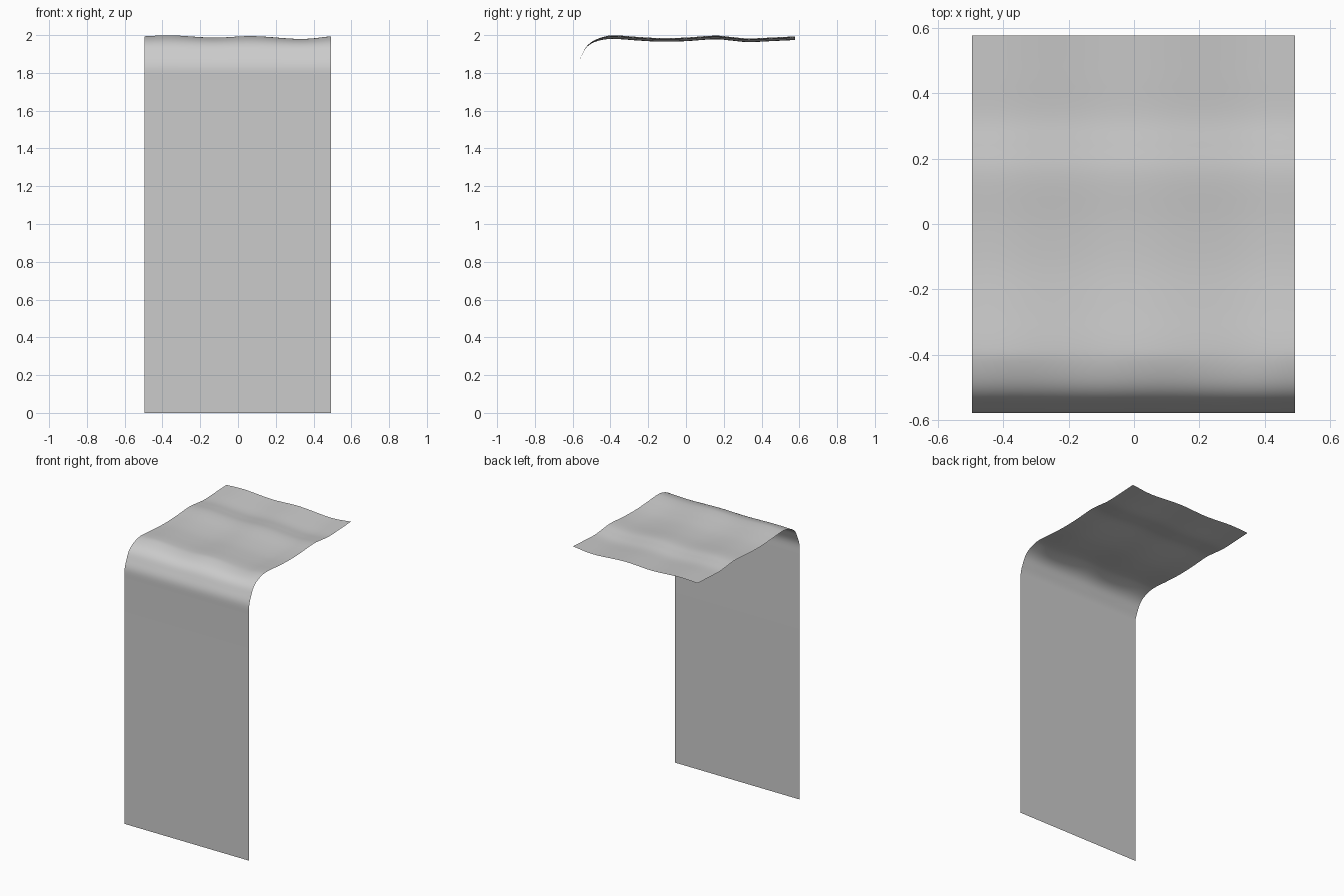
import bpy, bmesh, math
from mathutils import Vector

if "Cube" in bpy.data.objects:
    bpy.data.objects.remove(bpy.data.objects["Cube"])

# Side profile (y, z): vertical drop, rounded lip, rippled top
PROFILE = [(-0.576, 1.75), (-0.575, 1.83), (-0.553, 1.89), (-0.527, 1.937),
           (-0.485, 1.968), (-0.42, 1.987), (-0.36, 1.989), (-0.25, 1.981),
           (-0.13, 1.975), (0.0, 1.978), (0.15, 1.988), (0.24, 1.981),
           (0.33, 1.973), (0.45, 1.978), (0.576, 1.984)]
# Gentle ripple across the width (x, dz)
RIPPLE = [(-0.495, 0.004), (-0.35, 0.009), (-0.13, -0.003), (0.08, 0.005),
          (0.33, -0.01), (0.492, 0.004)]


def smooth_path(points, steps):
    """Catmull-Rom curve through the points."""
    p = [Vector(q) for q in points]
    p = [p[0] * 2 - p[1]] + p + [p[-1] * 2 - p[-2]]
    out = []
    for a, b, c, d in zip(p, p[1:], p[2:], p[3:]):
        for i in range(steps):
            t = i / steps
            out.append(0.5 * (2 * b + (c - a) * t + (2 * a - 5 * b + 4 * c - d) * t * t
                              + (3 * b - a - 3 * c + d) * t ** 3))
    return out + [p[-2]]


side = [Vector((-0.576, 0.0))] + smooth_path(PROFILE, 4)
across = smooth_path(RIPPLE, 6)

# Water sheet: sweep the profile across the width, rippling only past the lip
bm = bmesh.new()
rows = []
for y, z in side:
    fade = min(1.0, max(0.0, (y + 0.57) / 0.17))
    rows.append([bm.verts.new((x, y, z + dz * fade)) for x, dz in across])
for r0, r1 in zip(rows, rows[1:]):
    for i in range(len(across) - 1):
        bm.faces.new((r0[i], r0[i + 1], r1[i + 1], r1[i]))
for f in bm.faces:
    f.smooth = True
mesh = bpy.data.meshes.new("water_sheet")
bm.to_mesh(mesh)
bm.free()
sheet = bpy.data.objects.new("water_sheet", mesh)
bpy.context.collection.objects.link(sheet)
